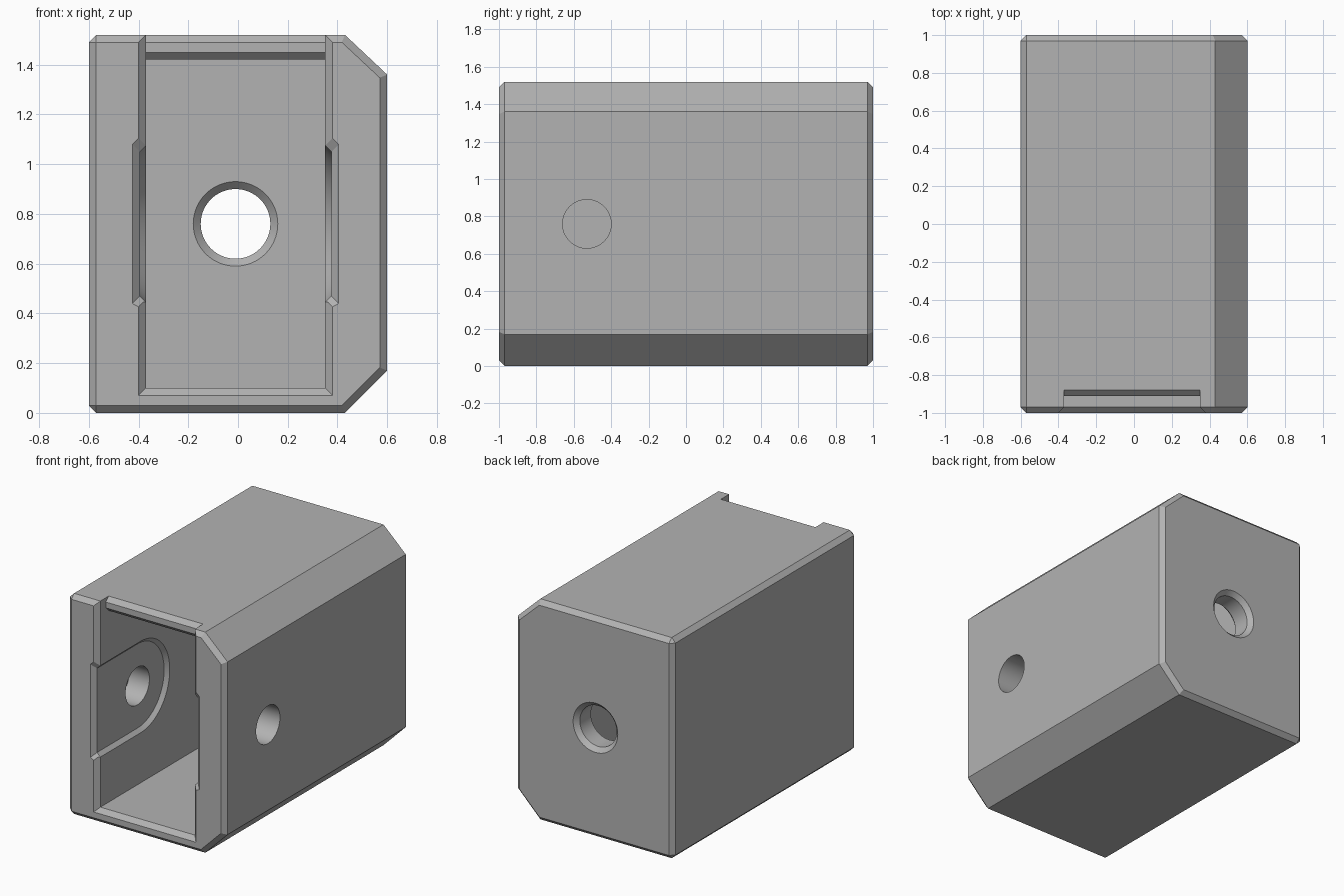
import bpy, bmesh
from math import sin, cos, pi, radians

if "Cube" in bpy.data.objects:
    bpy.data.objects.remove(bpy.data.objects["Cube"])

grey = bpy.data.materials.new("plain grey")
grey.use_nodes = True
grey.diffuse_color = (0.45, 0.45, 0.45, 1)
grey.node_tree.nodes["Principled BSDF"].inputs["Base Color"].default_value = grey.diffuse_color

C = 0.03                        # chamfer size
MID_X, MID_Z = -0.01, 0.76      # cavity centre
HALF = 0.36                     # cavity half width
AXLE_Y = -0.53


def loft(name, rings):
    """Closed solid skinned through rings of matching points, capped at both ends."""
    bm = bmesh.new()
    loops = [[bm.verts.new(p) for p in ring] for ring in rings]
    for a, b in zip(loops, loops[1:]):
        for i in range(len(a)):
            j = (i + 1) % len(a)
            bm.faces.new((a[i], a[j], b[j], b[i]))
    bm.faces.new(loops[0])
    bm.faces.new(loops[-1])
    bmesh.ops.remove_doubles(bm, verts=bm.verts, dist=1e-5)
    bmesh.ops.recalc_face_normals(bm, faces=bm.faces)
    mesh = bpy.data.meshes.new(name)
    bm.to_mesh(mesh)
    bm.free()
    mesh.materials.append(grey)
    ob = bpy.data.objects.new(name, mesh)
    bpy.context.collection.objects.link(ob)
    return ob


def rect(y, x0, x1, z0, z1):
    return [(x0, y, z0), (x1, y, z0), (x1, y, z1), (x0, y, z1)]


# Outer block: cut corners on the left, small chamfers everywhere else
outline = [(-0.57, 0), (0.43, 0), (0.6, 0.17), (0.6, 1.36),
           (0.43, 1.52), (-0.57, 1.52), (-0.6, 1.49), (-0.6, 0.03)]
k = C * 0.414
shift = [(0, C), (-k, C), (-C, k), (-C, -k), (-k, -C), (0, -C), (C, 0), (C, 0)]
inset = [(x + dx, z + dz) for (x, z), (dx, dz) in zip(outline, shift)]
block = loft("housing", [[(x, y, z) for x, z in pts] for y, pts in
                         ((-1, inset), (-1 + C, outline), (1 - C, outline), (1, inset))])

# Main cavity, with the set-back front lip of the roof in its side profile
side = [(-1.1, 0.1), (0.82, 0.1), (0.82, 1.42), (-0.88, 1.42), (-0.91, 1.45),
        (-0.91, 1.49), (-0.85, 1.55), (-1.1, 1.55)]
cutters = [loft("cavity_cutter", [[(MID_X + s * HALF, y, z) for y, z in side] for s in (-1, 1)])]

# Flared rim of the front opening
cutters.append(loft("rim_cutter", [
    rect(-1 + C - e, MID_X - HALF - e, MID_X + HALF + e, 0.1 - e, 1.6) for e in (2 * C, 0)]))

# Slanted round-ended recesses on both inner walls, with flared mouths
for s in (-1, 1):
    rings = []
    for x, r in ((0.31, 0.365), (0.385, 0.29)):
        arc = [(AXLE_Y + r * cos(a), MID_Z + r * sin(a))
               for a in (-pi / 2 + pi * i / 40 for i in range(41))]
        pts = [(-1.1, MID_Z - r)] + arc + [(-1.1, MID_Z + r)]
        rings.append([(MID_X + s * x, y, z) for y, z in pts])
    cutters.append(loft("recess_cutter", rings))
    mouth = []
    for e in (2 * C, 0):
        prof = [(0.31, -0.365 - e), (0.385 + e, -0.29 - e), (0.385 + e, 0.29 + e), (0.31, 0.365 + e)]
        mouth.append([(MID_X + s * x, -1 + C - e, MID_Z + z) for x, z in prof])
    cutters.append(loft("mouth_cutter", mouth))

# Axle bore from the left, blind in the right wall
turn = [2 * pi * i / 64 for i in range(64)]
cutters.append(loft("axle_cutter", [
    [(x, AXLE_Y + 0.13 * cos(a), MID_Z + 0.13 * sin(a)) for a in turn] for x in (-0.55, 0.7)]))

# Countersunk hole through the back wall
cutters.append(loft("back_hole_cutter", [
    [(MID_X + r * cos(a), y, MID_Z + r * sin(a)) for a in turn]
    for y, r in ((0.79, 0.2), (0.85, 0.14), (0.97, 0.14), (1.03, 0.2))]))

bpy.ops.object.select_all(action='DESELECT')
bpy.context.view_layer.objects.active = block
block.select_set(True)
for cutter in cutters:
    cutter.hide_render = True
    mod = block.modifiers.new("cut", 'BOOLEAN')
    mod.operation = 'DIFFERENCE'
    mod.solver = 'EXACT'
    mod.object = cutter
    bpy.ops.object.modifier_apply(modifier=mod.name)
    bpy.data.objects.remove(cutter)
bpy.ops.object.shade_smooth_by_angle(angle=radians(20))
